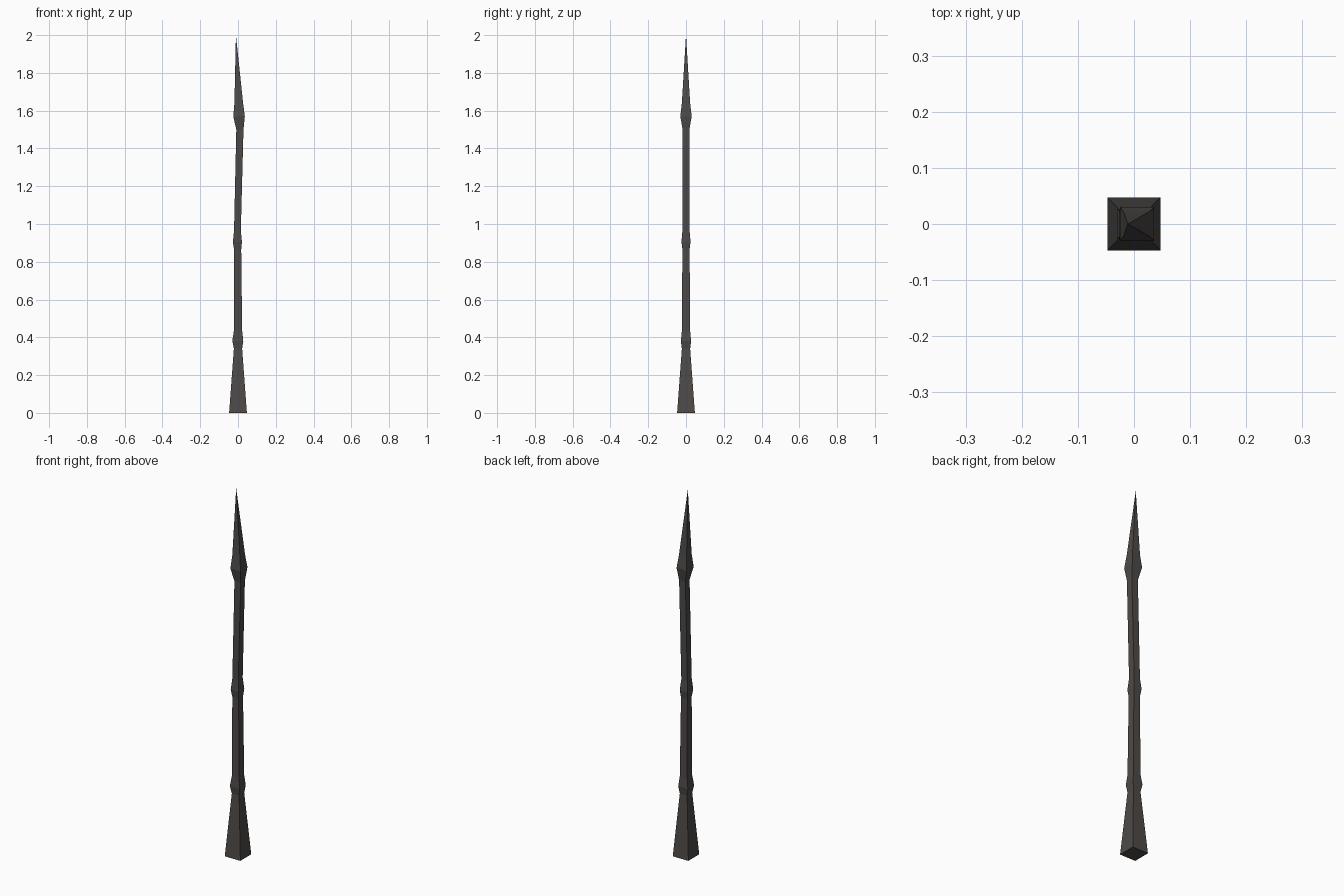
import bpy, bmesh

if "Cube" in bpy.data.objects:
    bpy.data.objects.remove(bpy.data.objects["Cube"])

# Rings up the shaft: height, x centre, half width x, half width y
RINGS = [
    (0.00, 0.000, 0.047, 0.047),   # flared foot
    (0.34, 0.000, 0.022, 0.022),
    (0.38, -0.001, 0.029, 0.027),  # lower knot
    (0.435, 0.000, 0.022, 0.022),
    (0.865, -0.002, 0.019, 0.019),
    (0.905, -0.003, 0.024, 0.024), # middle knot
    (0.965, -0.003, 0.018, 0.019),
    (1.50, 0.010, 0.019, 0.018),   # shaft leans slightly here
    (1.57, 0.0055, 0.0305, 0.030), # upper knot
    (1.64, 0.004, 0.023, 0.022),
]
TIP = (-0.011, 0, 2.0)

# Square-section spike: loft the rings, then close to a point
bm = bmesh.new()
loops = [[bm.verts.new((cx + sx * hx, sy * hy, z))
          for sx, sy in ((-1, -1), (1, -1), (1, 1), (-1, 1))]
         for z, cx, hx, hy in RINGS]
for a, b in zip(loops, loops[1:]):
    for i in range(4):
        j = (i + 1) % 4
        bm.faces.new((a[i], a[j], b[j], b[i]))
tip = bm.verts.new(TIP)
for i in range(4):
    bm.faces.new((loops[-1][i], loops[-1][(i + 1) % 4], tip))
bm.faces.new(loops[0][::-1])
bmesh.ops.recalc_face_normals(bm, faces=bm.faces)

mesh = bpy.data.meshes.new("iron_spike")
bm.to_mesh(mesh)
bm.free()
spike = bpy.data.objects.new("iron_spike", mesh)
bpy.context.collection.objects.link(spike)

# Dark iron
mat = bpy.data.materials.new("dark_iron")
mat.diffuse_color = (0.075, 0.068, 0.063, 1)
mat.use_nodes = True
mat.node_tree.nodes["Principled BSDF"].inputs["Base Color"].default_value = mat.diffuse_color
mesh.materials.append(mat)
